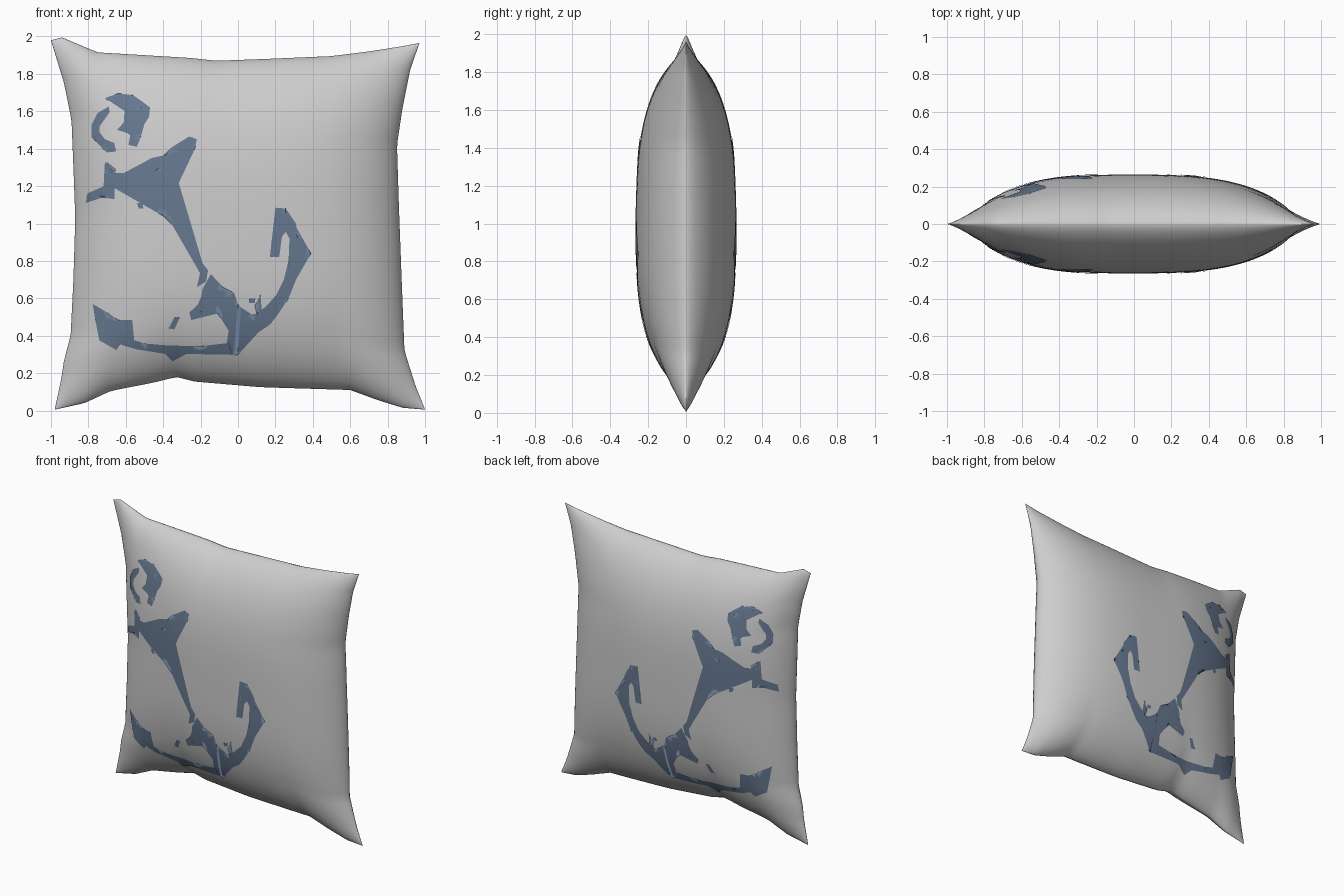
import bpy, bmesh, math
from mathutils import Vector
from mathutils.bvhtree import BVHTree

if "Cube" in bpy.data.objects:
    bpy.data.objects.remove(bpy.data.objects["Cube"])


def material(name, rgb):
    m = bpy.data.materials.new(name)
    m.diffuse_color = (*rgb, 1)
    m.use_nodes = True
    m.node_tree.nodes["Principled BSDF"].inputs["Base Color"].default_value = m.diffuse_color
    return m


FABRIC = material("light grey fabric", (0.62, 0.61, 0.62))
NAVY = material("faded blue print", (0.135, 0.19, 0.28))

# Seam outline of the cushion, (x, z) along each side
TOP = [(-1, 1.98), (-.94, 1.995), (-.87, 1.965), (-.75, 1.915), (-.5, 1.9), (-.25, 1.885),
       (-.12, 1.87), (.15, 1.88), (.5, 1.895), (.7, 1.92), (.86, 1.945), (.97, 1.965)]
BOTTOM = [(-.98, .005), (-.82, .04), (-.68, .105), (-.45, .15), (-.33, .18), (-.23, .155),
          (.12, .125), (.6, .11), (.75, .055), (.88, .015), (1, .005)]
LEFT = [(-.98, .005), (-.945, .17), (-.93, .27), (-.895, .4), (-.88, .7), (-.87, 1.03),
        (-.88, 1.3), (-.89, 1.55), (-.93, 1.75), (-1, 1.98)]
RIGHT = [(1, .005), (.95, .13), (.89, .32), (.875, .7), (.86, 1.1), (.85, 1.42),
         (.88, 1.62), (.92, 1.82), (.97, 1.965)]


def along(pts, t, axis):
    """Point at fraction t along a side, measured on its main axis."""
    a, b = pts[0][axis], pts[-1][axis]
    c = a + (b - a) * t
    for p, q in zip(pts, pts[1:]):
        if c <= q[axis] + 1e-9:
            break
    k = (c - p[axis]) / (q[axis] - p[axis])
    return Vector(p).lerp(Vector(q), k)


def outline_patch(s, t):
    """Blend the four sides into a surface patch."""
    c, d = along(BOTTOM, s, 0), along(TOP, s, 0)
    l, r = along(LEFT, t, 1), along(RIGHT, t, 1)
    corners = (Vector(BOTTOM[0]).lerp(Vector(BOTTOM[-1]), s)).lerp(
        Vector(TOP[0]).lerp(Vector(TOP[-1]), s), t)
    return c.lerp(d, t) + l.lerp(r, s) - corners


def puff(u):
    return max(0, 1 - abs(u) ** 3) ** 0.65


# Cushion: two puffed halves meeting at the seam
N = 64
bm = bmesh.new()
steps = [math.sin(math.pi / 2 * (2 * i / N - 1)) for i in range(N + 1)]
for side in (-1, 1):
    grid = []
    for v in steps:
        row = []
        for u in steps:
            p = outline_patch((u + 1) / 2, (v + 1) / 2)
            row.append(bm.verts.new((p.x, side * .264 * puff(u) * puff(v), p.y)))
        grid.append(row)
    for j in range(N):
        for i in range(N):
            q = [grid[j][i], grid[j][i + 1], grid[j + 1][i + 1], grid[j + 1][i]]
            bm.faces.new(q if side < 0 else q[::-1])
bmesh.ops.remove_doubles(bm, verts=bm.verts, dist=1e-5)
for f in bm.faces:
    f.smooth = True
surface = BVHTree.FromBMesh(bm)
me = bpy.data.meshes.new("cushion")
bm.to_mesh(me)
bm.free()
me.materials.append(FABRIC)
cushion = bpy.data.objects.new("cushion", me)
bpy.context.collection.objects.link(cushion)

# Printed anchor shapes, (x, z)
ring_left = [(-.69, 1.625), (-.75, 1.59), (-.78, 1.53), (-.78, 1.46), (-.74, 1.42), (-.70, 1.38),
             (-.65, 1.385), (-.66, 1.43), (-.71, 1.45), (-.74, 1.49), (-.735, 1.55), (-.685, 1.595)]
ring_right = [(-.71, 1.67), (-.64, 1.695), (-.56, 1.685), (-.51, 1.65), (-.47, 1.62), (-.475, 1.57),
              (-.50, 1.53), (-.52, 1.46), (-.54, 1.41), (-.585, 1.42), (-.575, 1.47), (-.61, 1.5),
              (-.645, 1.5), (-.61, 1.54), (-.605, 1.61), (-.57, 1.615), (-.57, 1.55), (-.535, 1.54),
              (-.505, 1.58), (-.52, 1.625), (-.57, 1.66), (-.64, 1.67), (-.70, 1.655)]
stock_and_shank = [(-.81, 1.11), (-.805, 1.16), (-.715, 1.20), (-.71, 1.33), (-.66, 1.27),
                   (-.61, 1.27), (-.46, 1.35), (-.40, 1.36), (-.35, 1.41), (-.26, 1.465),
                   (-.22, 1.45), (-.23, 1.40), (-.35, 1.33), (-.44, 1.285), (-.42, 1.23),
                   (-.37, 1.13), (-.31, 1.06), (-.29, .98), (-.19, .79), (-.16, .75), (-.17, .69),
                   (-.22, .66), (-.20, .73), (-.29, .90), (-.35, .99), (-.40, 1.04), (-.40, 1.09),
                   (-.455, 1.21), (-.53, 1.23), (-.66, 1.19), (-.66, 1.13), (-.72, 1.14)]
crown_and_right_arm = [(-.145, .73), (-.08, .66), (-.02, .63), (0, .57), (.02, .55), (.01, .47),
                       (.08, .51), (.14, .55), (.20, .61), (.245, .70), (.27, .80), (.275, .92),
                       (.255, .955), (.235, .93), (.22, .82), (.17, .82), (.18, .88), (.21, .96),
                       (.20, 1.085), (.255, 1.08), (.31, 1.0), (.32, .92), (.39, .84), (.37, .815),
                       (.32, .81), (.31, .70), (.27, .60), (.21, .51), (.17, .46), (.11, .42),
                       (.03, .37), (0, .30), (-.03, .30), (-.06, .36), (-.05, .43), (-.11, .52),
                       (-.20, .53), (-.25, .485), (-.26, .525), (-.20, .58), (-.19, .65)]
left_arm = [(-.03, .30), (-.30, .305), (-.35, .265), (-.39, .305), (-.55, .33), (-.63, .355),
            (-.65, .325), (-.74, .375), (-.76, .48), (-.775, .57), (-.69, .52), (-.64, .485),
            (-.565, .485), (-.60, .435), (-.66, .41), (-.58, .385), (-.5, .36), (-.38, .35),
            (-.2, .345), (-.06, .362)]
shapes = [ring_left, ring_right, stock_and_shank, crown_and_right_arm, left_arm,
          [(-.70, 1.33), (-.65, 1.29), (-.66, 1.25), (-.71, 1.27)],
          [(-.54, 1.11), (-.51, 1.11), (-.505, 1.08), (-.53, 1.08)],
          [(-.37, .44), (-.34, .435), (-.31, .50), (-.34, .50)],
          [(.06, .60), (.09, .60), (.09, .575), (.06, .575)],
          [(.09, .56), (.12, .62), (.13, .50), (.10, .52)]]


def print_anchor(name, side):
    """Cut the flat shapes into strips and lay them on the cushion."""
    bm = bmesh.new()
    for s in shapes:
        bm.faces.new([bm.verts.new((x, 0, z)) for x, z in s])
    bmesh.ops.triangulate(bm, faces=bm.faces[:])
    for normal in ((1, 0, 0), (0, 0, 1)):
        for k in range(-25, 51):
            bmesh.ops.bisect_plane(bm, geom=bm.verts[:] + bm.edges[:] + bm.faces[:],
                                   plane_co=Vector(normal) * k * .04, plane_no=normal)
    bmesh.ops.triangulate(bm, faces=bm.faces[:])
    for v in bm.verts:
        hit, nor, _, _ = surface.ray_cast(Vector((v.co.x, side, v.co.z)), Vector((0, -side, 0)))
        if hit:
            v.co = hit + nor * (.004 if nor.y * side > 0 else -.004)
    for f in bm.faces:
        f.normal_update()
        if f.normal.y * side < 0:
            f.normal_flip()
        f.smooth = True
    me = bpy.data.meshes.new(name)
    bm.to_mesh(me)
    bm.free()
    me.materials.append(NAVY)
    bpy.context.collection.objects.link(bpy.data.objects.new(name, me))


print_anchor("front_anchor_print", -1)
print_anchor("back_anchor_print", 1)
